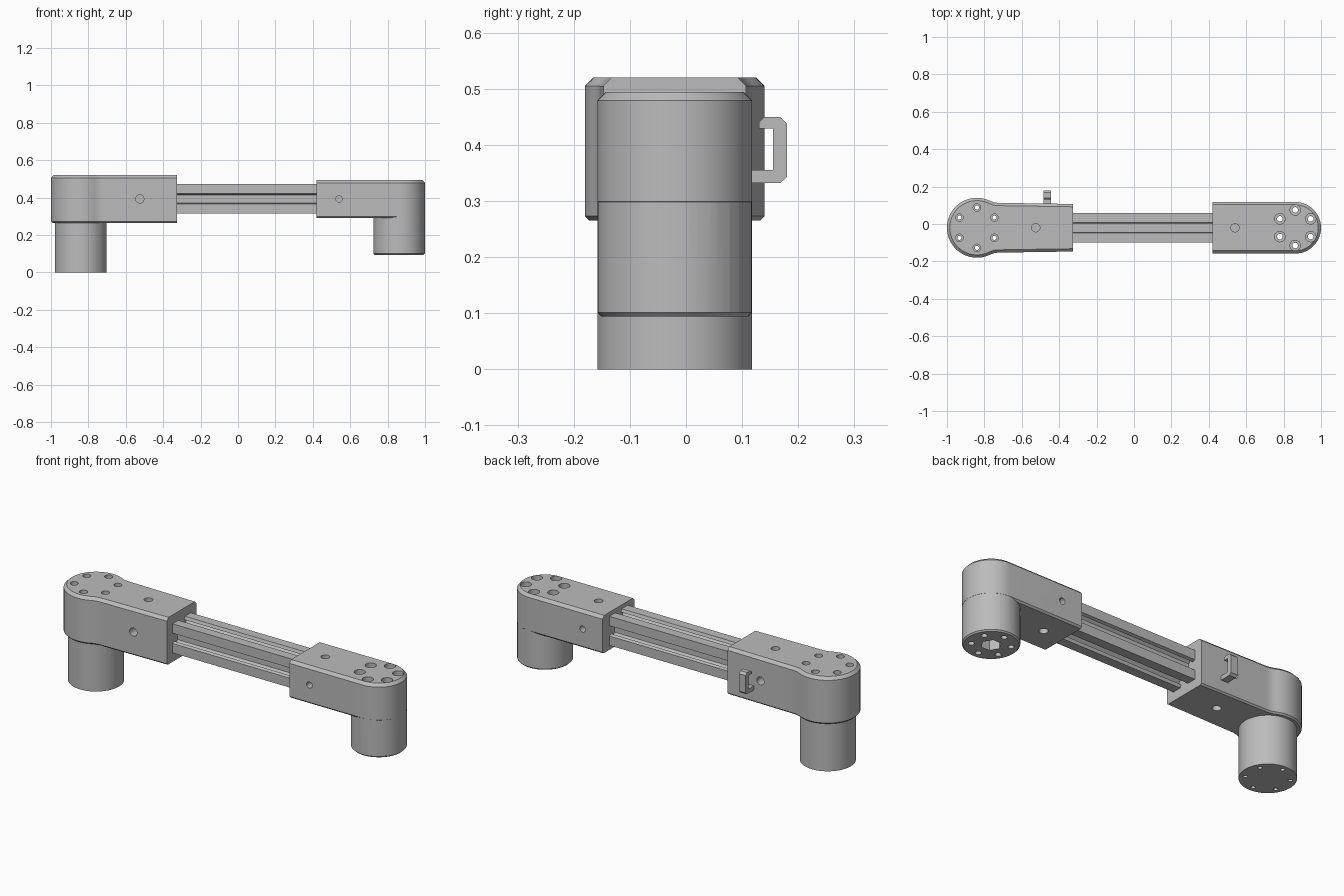
import bpy
import bmesh
from math import sin, cos, pi, asin
from mathutils import Matrix, Vector

if "Cube" in bpy.data.objects:
    bpy.data.objects.remove(bpy.data.objects["Cube"])

grey = bpy.data.materials.new("grey metal")
grey.use_nodes = True
GREY = (0.5, 0.5, 0.5, 1)
grey.diffuse_color = GREY
grey.node_tree.nodes["Principled BSDF"].inputs["Base Color"].default_value = GREY

YC = -0.02    # shared centre line
ZC = 0.393    # rail axis height


def to_object(bm, name):
    bmesh.ops.recalc_face_normals(bm, faces=bm.faces[:])
    mesh = bpy.data.meshes.new(name)
    bm.to_mesh(mesh)
    bm.free()
    mesh.materials.append(grey)
    obj = bpy.data.objects.new(name, mesh)
    bpy.context.collection.objects.link(obj)
    return obj


def prism(name, points, z0, z1, matrix=None, top=0, bottom=0, flat_x=None):
    """Extrude an outline and chamfer its rims, except on the plane x = flat_x."""
    bm = bmesh.new()
    face = bm.faces.new([bm.verts.new((p[0], p[1], z0)) for p in points])
    new = bmesh.ops.extrude_face_region(bm, geom=[face])["geom"]
    bmesh.ops.translate(bm, vec=(0, 0, z1 - z0),
                        verts=[g for g in new if isinstance(g, bmesh.types.BMVert)])
    bmesh.ops.recalc_face_normals(bm, faces=bm.faces[:])
    for z, size in ((z1, top), (z0, bottom)):
        if size:
            rim = [e for e in bm.edges
                   if all(abs(v.co.z - z) < 1e-5 for v in e.verts)
                   and not (flat_x is not None
                            and all(abs(v.co.x - flat_x) < 1e-5 for v in e.verts))]
            bmesh.ops.bevel(bm, geom=rim, offset=size, segments=1,
                            affect='EDGES', clamp_overlap=True)
    if matrix:
        bm.transform(matrix)
    return to_object(bm, name)


def arc(cx, cy, r, a0, a1, n):
    return [(cx + r * cos(a0 + (a1 - a0) * i / n),
             cy + r * sin(a0 + (a1 - a0) * i / n)) for i in range(n + 1)]


def cylinder(name, x, y, r, z0, z1, sides=24, **kw):
    return prism(name, arc(x, y, r, 0, 2 * pi, sides)[:-1], z0, z1, **kw)


def combine(obj, adds, cuts):
    """Apply unions and cuts, then remove the helper objects."""
    for helpers, op in ((adds, 'UNION'), (cuts, 'DIFFERENCE')):
        for h in helpers:
            h.hide_render = True
            mod = obj.modifiers.new(op, 'BOOLEAN')
            mod.operation, mod.object, mod.solver = op, h, 'EXACT'
    bpy.context.view_layer.update()
    result = obj.evaluated_get(bpy.context.evaluated_depsgraph_get())
    mesh = bpy.data.meshes.new_from_object(result)
    obj.modifiers.clear()
    obj.data = mesh
    for h in adds + cuts:
        bpy.data.objects.remove(h)


def ring_holes(x, ring, bore, hole, z_top, bore_depth):
    """Six counterbored holes running right through."""
    cuts = []
    for i in range(6):
        a = pi / 2 + i * pi / 3
        px, py = x + ring * cos(a), YC + ring * sin(a)
        cuts.append(cylinder("cutter", px, py, bore, z_top - bore_depth, z_top + 0.1))
        cuts.append(cylinder("cutter", px, py, hole, -0.1, z_top))
    return cuts


def screw_holes(x, r_side, r_top):
    """Clamp screw holes on all four sides of a housing."""
    cuts = []
    for i in range(4):
        m = Matrix.Translation((x, YC, ZC)) @ Matrix.Rotation(i * pi / 2, 4, 'X')
        cuts.append(cylinder("cutter", 0, 0, r_side if i % 2 else r_top,
                             0.06, 0.3, matrix=m))
    return cuts


# Large housing: round boss blended by fillets into a slightly tapered box
BX, BR, FR, NECK, END = -0.84, 0.16, 0.12, 0.133, -0.325
tilt = asin((NECK + FR) / (BR + FR))
fx = BX + (BR + FR) * cos(tilt)
half = [(END, 0.127)]
half += arc(fx, NECK + FR, FR, -pi / 2, tilt - pi, 8)
half += arc(BX, 0, BR, tilt, pi, 28)[1:]
outline = [(x, YC + y) for x, y in half]
outline += [(x, YC - y) for x, y in reversed(half[:-1])]
large_housing = prism("large_housing", outline, 0.265, 0.52,
                      top=0.015, bottom=0.008, flat_x=END)
foot = cylinder("foot", BX, YC, 0.138, 0, 0.35, 64)
combine(large_housing, [foot],
        ring_holes(BX, 0.108, 0.02, 0.011, 0.52, 0.12) + screw_holes(-0.525, 0.022, 0.022))

# Small housing: box with a round end and a drop cylinder
SX, SR, START = 0.862, 0.138, 0.42
outline = [(START, YC - SR)] + arc(SX, YC, SR, -pi / 2, pi / 2, 32) + [(START, YC + SR)]
small_housing = prism("small_housing", outline, 0.29, 0.494,
                      top=0.015, bottom=0.009, flat_x=START)
drop = cylinder("drop", SX, YC, SR - 0.0005, 0.094, 0.42, 64, bottom=0.007)
hexagon = cylinder("cutter", SX, YC, 0.05, 0, 0.2, 6)
combine(small_housing, [drop],
        ring_holes(SX, 0.095, 0.028, 0.015, 0.494, 0.12)
        + screw_holes(0.54, 0.017, 0.022) + [hexagon])

# Slotted rail: one side of the section, turned four times
W, GAP, LIP, POCKET, CORE = 0.079, 0.028, 0.016, 0.046, 0.034
side = [(W, -W), (W, -GAP), (W - LIP, -GAP + 0.006), (W - LIP, -POCKET),
        (W - LIP - 0.006, -POCKET), (CORE, -0.024)]
side += [(u, -v) for u, v in reversed(side[1:])]
section = []
for i in range(4):
    c, s = (1, 0, -1, 0)[i], (0, 1, 0, -1)[i]
    section += [(u * c - v * s, u * s + v * c) for u, v in side]
along_x = Matrix(((0, 0, 1, 0), (1, 0, 0, YC), (0, 1, 0, ZC), (0, 0, 0, 1)))
rail = prism("slotted_rail", section, END - 0.02, START + 0.02, matrix=along_x)

# Cable hook on the back, open near the top
hook_path = [(0.1, 0.332), (0.168, 0.332), (0.18, 0.343), (0.18, 0.438), (0.168, 0.45),
             (0.14, 0.45), (0.13, 0.44), (0.13, 0.429), (0.155, 0.429),
             (0.155, 0.355), (0.1, 0.355)]
stand = Matrix(((0, 0, 1, 0), (1, 0, 0, 0), (0, 1, 0, 0), (0, 0, 0, 1)))
hook = prism("cable_hook", hook_path, -0.485, -0.445, matrix=stand)

# Smooth the round walls, keep edges crisp
bpy.ops.object.select_all(action='DESELECT')
for obj in (large_housing, small_housing, rail, hook):
    obj.select_set(True)
bpy.context.view_layer.objects.active = large_housing
bpy.ops.object.shade_smooth_by_angle(angle=pi / 6)
